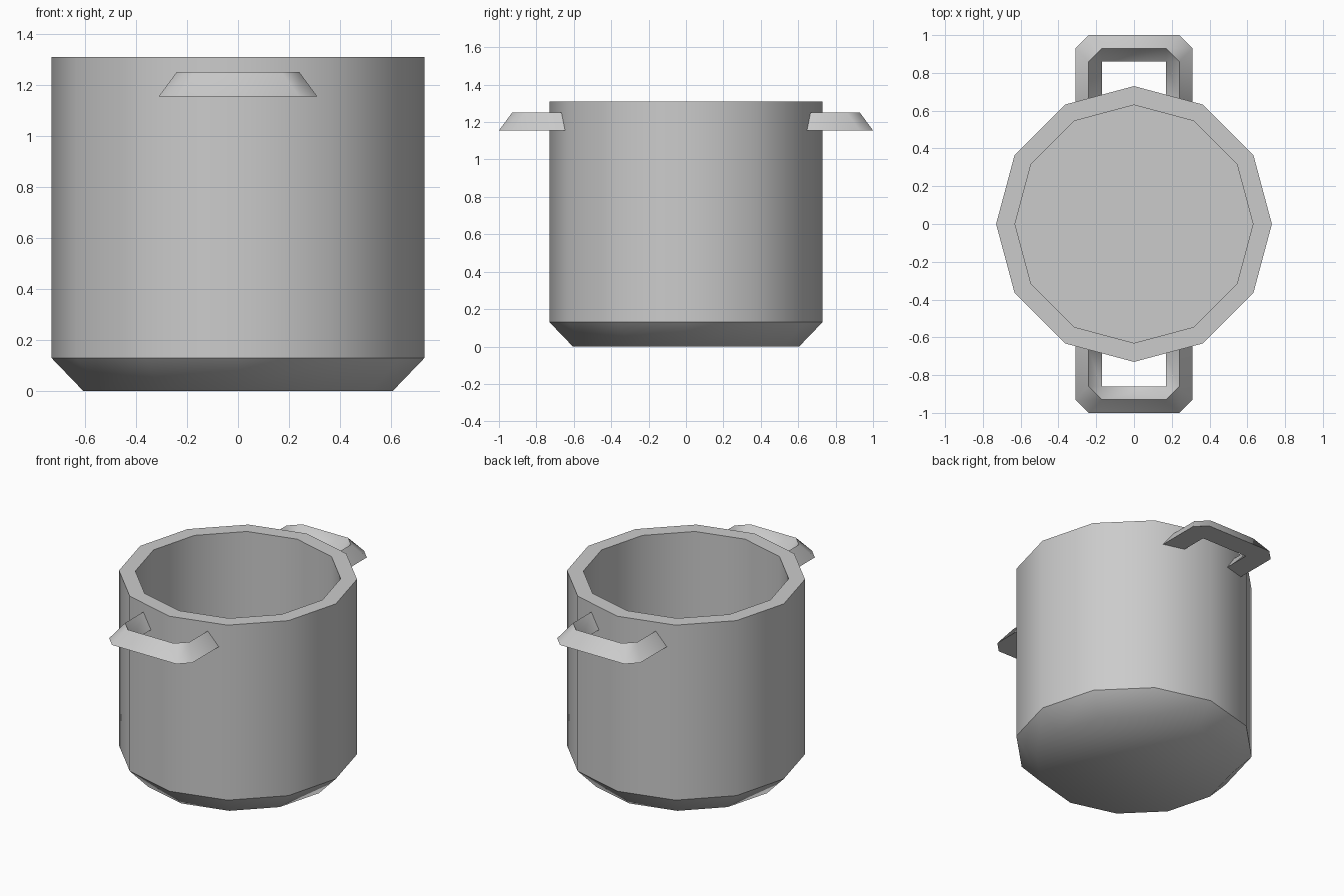
import bpy, bmesh, math

cube = bpy.data.objects.get("Cube")
if cube:
    bpy.data.objects.remove(cube)

# Single metal colour
metal = bpy.data.materials.new("grey_metal")
metal.use_nodes = True
GREY = (0.6, 0.6, 0.6, 1)
metal.diffuse_color = GREY
metal.node_tree.nodes["Principled BSDF"].inputs["Base Color"].default_value = GREY

SIDES = 12
RADIUS = 0.73


def finish(bm, name):
    mesh = bpy.data.meshes.new(name)
    for face in bm.faces:
        face.smooth = True
    bm.to_mesh(mesh)
    bm.free()
    mesh.materials.append(metal)
    obj = bpy.data.objects.new(name, mesh)
    bpy.context.collection.objects.link(obj)
    return obj


def make_pot():
    # Radius, height and whether the ring is a sharp crease
    profile = [(0.605, 0, False), (RADIUS, 0.13, True), (RADIUS, 1.31, True),
               (0.63, 1.31, True), (0.63, 0.13, True)]
    bm = bmesh.new()
    rings = []
    for r, z, _ in profile:
        angles = [math.tau * i / SIDES for i in range(SIDES)]
        rings.append([bm.verts.new((r * math.cos(a), r * math.sin(a), z)) for a in angles])
    for low, high in zip(rings, rings[1:]):
        for i in range(SIDES):
            j = (i + 1) % SIDES
            bm.faces.new((low[i], low[j], high[j], high[i]))
    bm.faces.new(rings[0][::-1])   # underside
    bm.faces.new(rings[-1])        # inside floor
    for ring, (_, _, sharp) in zip(rings, profile):
        for i in range(SIDES):
            bm.edges.get((ring[i], ring[(i + 1) % SIDES])).smooth = not sharp
    finish(bm, "pot_body")


def wall_y(x):
    # Flat wall panel that the handle meets
    return RADIUS - x * math.tan(math.radians(15))


def make_handle(name, side):
    # Triangular section: outer foot, top ridge, inner foot
    low, high = 1.155, 1.25
    out_x, mid_x, in_x = 0.31, 0.24, 0.17
    half = [
        [(out_x, wall_y(out_x), low), (mid_x, wall_y(mid_x), high), (in_x, wall_y(in_x), low)],
        [(out_x, 0.93, low), (mid_x, 0.86, high), (in_x, 0.86, low)],
        [(mid_x, 1.0, low), (in_x, 0.93, high), (in_x, 0.86, low)],
    ]
    path = half + [[(-x, y, z) for x, y, z in s] for s in reversed(half)]
    bm = bmesh.new()
    # Half-turn places the second handle on the opposite side
    rings = [[bm.verts.new((x * side, y * side, z)) for x, y, z in s] for s in path]
    for a, b in zip(rings, rings[1:]):
        for i in range(3):
            j = (i + 1) % 3
            bm.faces.new((a[i], b[i], b[j], a[j]))
    bmesh.ops.remove_doubles(bm, verts=bm.verts, dist=0.0005)
    bmesh.ops.recalc_face_normals(bm, faces=bm.faces)
    # The open ends sit flush on the wall; the underside must face down
    under = max(bm.faces, key=lambda f: abs(f.normal.z))
    if under.normal.z > 0:
        bmesh.ops.reverse_faces(bm, faces=bm.faces)
    for edge in bm.edges:
        edge.smooth = edge.calc_face_angle(0) < math.radians(50)
    finish(bm, name)


make_pot()
make_handle("back_handle", 1)
make_handle("front_handle", -1)
